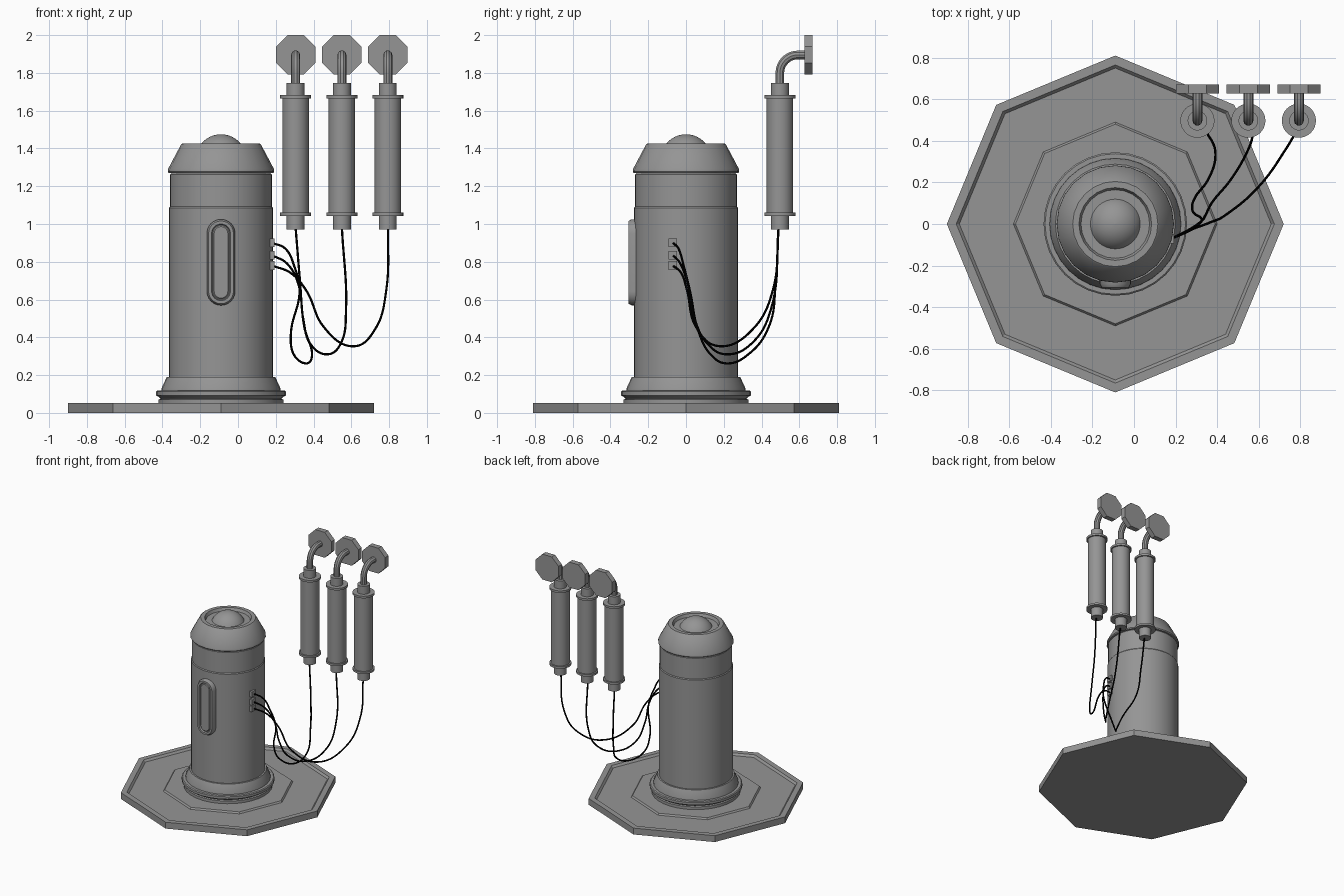
import bpy
import bmesh
from math import sin, cos, pi, radians
from mathutils import Vector

cube = bpy.data.objects.get("Cube")
if cube:
    bpy.data.objects.remove(cube)


def material(name, value):
    mat = bpy.data.materials.new(name)
    mat.use_nodes = True
    color = (value, value, value, 1)
    mat.diffuse_color = color
    mat.node_tree.nodes["Principled BSDF"].inputs["Base Color"].default_value = color
    return mat


GREY = material("grey metal", 0.3)
BLACK = material("black cable", 0.0)


def finish(obj, mat, smooth):
    obj.data.materials.clear()
    obj.data.materials.append(mat)
    if smooth:
        bpy.ops.object.select_all(action='DESELECT')
        obj.select_set(True)
        bpy.context.view_layer.objects.active = obj
        bpy.ops.object.shade_smooth_by_angle(angle=radians(32))
    return obj


def loft(name, rings, mat=GREY, smooth=True):
    """Bridge equal rings of points and cap both ends."""
    bm = bmesh.new()
    loops = [[bm.verts.new(p) for p in ring] for ring in rings]
    n = len(loops[0])
    for a, b in zip(loops, loops[1:]):
        for i in range(n):
            j = (i + 1) % n
            bm.faces.new((a[i], a[j], b[j], b[i]))
    bm.faces.new(loops[0][::-1])
    bm.faces.new(loops[-1])
    bmesh.ops.recalc_face_normals(bm, faces=bm.faces)
    mesh = bpy.data.meshes.new(name)
    bm.to_mesh(mesh)
    bm.free()
    obj = bpy.data.objects.new(name, mesh)
    bpy.context.collection.objects.link(obj)
    return finish(obj, mat, smooth)


def lathe(name, x, y, profile, sides=32, smooth=True):
    """Revolve (radius, height) pairs about an upright axis."""
    angles = [2 * pi * i / sides for i in range(sides)]
    rings = [[(x + r * cos(a), y + r * sin(a), z) for a in angles] for r, z in profile]
    return loft(name, rings, GREY, smooth)


def tube(name, points, radius, mat, kind):
    """Sweep a round section along a path."""
    curve = bpy.data.curves.new(name, 'CURVE')
    curve.dimensions = '3D'
    curve.bevel_depth = radius
    curve.bevel_resolution = 3
    curve.use_fill_caps = True
    spline = curve.splines.new(kind)
    if kind == 'BEZIER':
        spline.resolution_u = 10
        spline.bezier_points.add(len(points) - 1)
        for bp, p in zip(spline.bezier_points, points):
            bp.co = p
            bp.handle_left_type = bp.handle_right_type = 'AUTO'
    else:
        spline.points.add(len(points) - 1)
        for sp, p in zip(spline.points, points):
            sp.co = (*p, 1)
    obj = bpy.data.objects.new(name, curve)
    bpy.context.collection.objects.link(obj)
    bpy.ops.object.select_all(action='DESELECT')
    obj.select_set(True)
    bpy.context.view_layer.objects.active = obj
    bpy.ops.object.convert(target='MESH')
    return finish(bpy.context.object, mat, True)


CX = -0.09

# Octagonal floor plate with recessed field and raised inner step
lathe("floor_plate", CX, 0,
      [(0.81, 0), (0.81, 0.052), (0.765, 0.052), (0.75, 0.036),
       (0.49, 0.036), (0.48, 0.048)], 8, False)

# Stepped foot and flared skirt
lathe("foot_rings", CX, 0,
      [(0.33, 0.04), (0.33, 0.07), (0.32, 0.075), (0.335, 0.088),
       (0.345, 0.092), (0.345, 0.112), (0.338, 0.118), (0.31, 0.118)])
lathe("foot_skirt", CX, 0,
      [(0.317, 0.11), (0.315, 0.13), (0.292, 0.18), (0.288, 0.19), (0.26, 0.19)])

# Main column and narrower collar
lathe("column", CX, 0,
      [(0.275, 0.15), (0.275, 1.085), (0.27, 1.092), (0.27, 1.262), (0.262, 1.27),
       (0.262, 1.285)], 48)

# Chamfered cap with a dished top, and its dome
lathe("column_cap", CX, 0,
      [(0.25, 1.27), (0.277, 1.27), (0.282, 1.278), (0.28, 1.292), (0.212, 1.42),
       (0.205, 1.425), (0.175, 1.425), (0.165, 1.402)], 24)
dome = [(0.135 * sin(radians(t)), 1.34 + 0.135 * cos(radians(t)))
        for t in range(65, 0, -8)]
lathe("cap_dome", CX, 0, dome + [(0.002, 1.475)])


# Rounded upright window on the front of the column
def stadium(radius, y, half=0.153, z=0.797, steps=12):
    ring = []
    for side in (1, -1):
        for i in range(steps + 1):
            a = pi * i / steps
            ring.append((CX + side * radius * cos(a), y,
                         z + side * (half + radius * sin(a))))
    return ring


loft("window_frame", [stadium(r, y) for r, y in
     [(0.075, -0.2), (0.075, -0.288), (0.066, -0.305), (0.05, -0.305), (0.046, -0.292)]])
loft("window_panel", [stadium(r, y) for r, y in
     [(0.042, -0.28), (0.042, -0.295), (0.036, -0.3)]])

# Cable routes from the column sockets to the hanging cylinders
routes = [
    [(0.18, -0.07, 0.9), (0.25, -0.04, 0.87), (0.3, -0.01, 0.77), (0.326, 0.02, 0.65),
     (0.28, 0.07, 0.42), (0.295, 0.13, 0.31), (0.36, 0.22, 0.262), (0.392, 0.33, 0.31),
     (0.35, 0.44, 0.46), (0.328, 0.475, 0.7), (0.305, 0.49, 0.98)],
    [(0.18, -0.07, 0.835), (0.26, -0.03, 0.79), (0.32, 0.01, 0.68), (0.345, 0.045, 0.5),
     (0.38, 0.11, 0.37), (0.47, 0.22, 0.31), (0.55, 0.36, 0.38), (0.572, 0.45, 0.55),
     (0.55, 0.49, 0.98)],
    [(0.18, -0.07, 0.78), (0.28, -0.025, 0.74), (0.36, 0.005, 0.65), (0.45, 0.05, 0.46),
     (0.6, 0.18, 0.353), (0.73, 0.36, 0.45), (0.785, 0.46, 0.65), (0.795, 0.49, 0.98)],
]
HY = 0.497
for n, (x, route) in enumerate(zip((0.305, 0.55, 0.793), routes), 1):
    tube(f"cable_{n}", route, 0.006, BLACK, 'BEZIER')

    # Small square socket on the column
    sy, sz, h = route[0][1], route[0][2], 0.023
    square = [(-h, -h), (h, -h), (h, h), (-h, h)]
    loft(f"socket_{n}", [[(px, sy + a, sz + b) for a, b in square]
                         for px in (0.15, 0.193)], GREY, False)

    # Hanging cylinder with end flanges and necks
    lathe(f"cylinder_{n}", x, HY,
          [(0.047, 0.97), (0.047, 1.043), (0.082, 1.043), (0.082, 1.06), (0.07, 1.06),
           (0.07, 1.665), (0.082, 1.665), (0.082, 1.682), (0.047, 1.682), (0.047, 1.747)])

    # Elbow pipe to the wall plate
    bend = 0.095
    arc = [(x, HY + bend * (1 - cos(a)), 1.8 + bend * sin(a))
           for a in (pi / 2 * i / 10 for i in range(11))]
    tube(f"elbow_pipe_{n}", [(x, HY, 1.735)] + arc + [(x, 0.64, 1.895)],
         0.024, GREY, 'POLY')

    # Octagonal wall plate
    r = 0.104 / cos(pi / 8)
    loft(f"wall_plate_{n}",
         [[(x + r * cos(pi / 8 + pi / 4 * i), y, 1.896 + r * sin(pi / 8 + pi / 4 * i))
           for i in range(8)] for y in (0.627, 0.67)], GREY, False)
